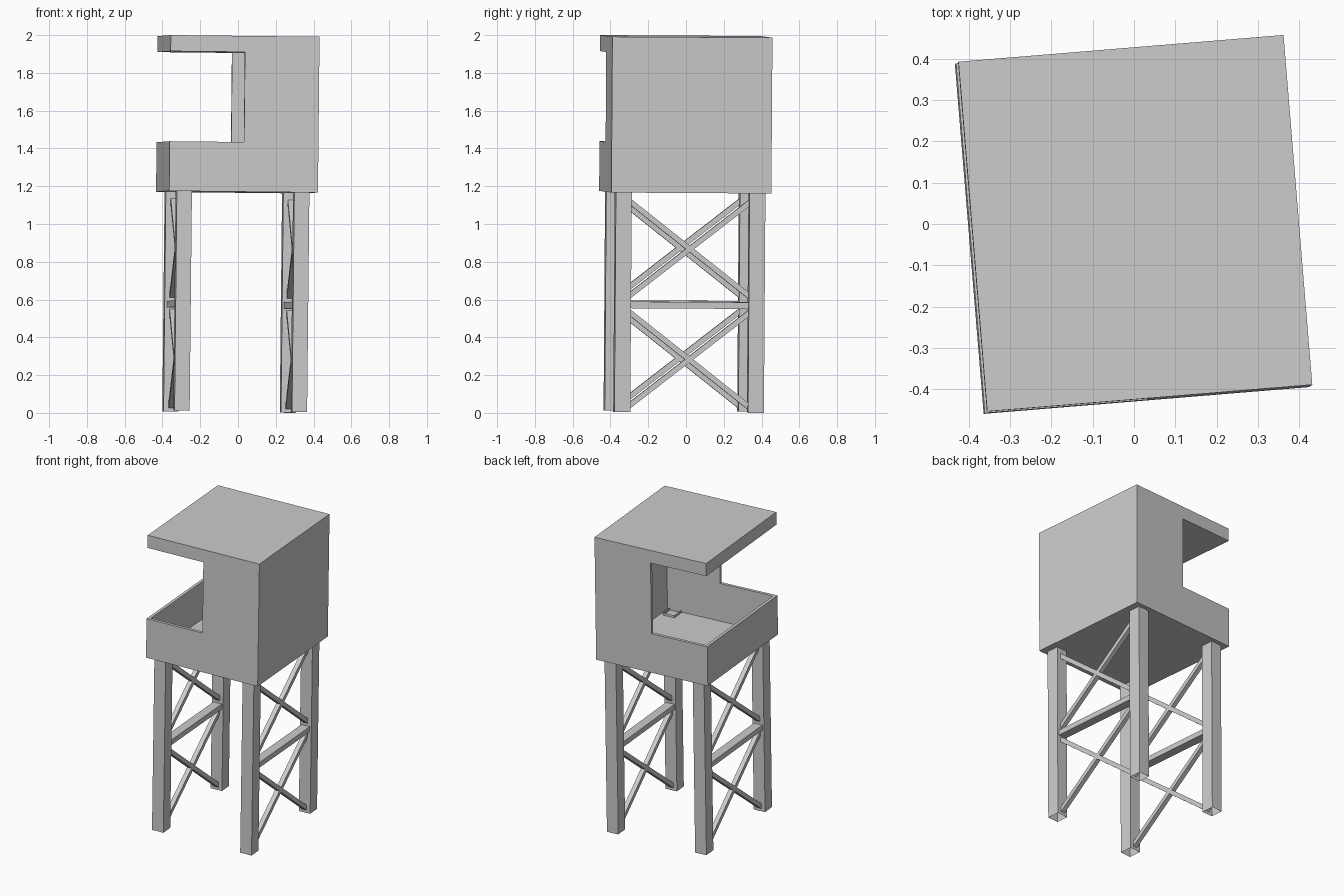
import bpy, bmesh, math
from mathutils import Matrix, Vector

if "Cube" in bpy.data.objects:
    bpy.data.objects.remove(bpy.data.objects["Cube"])

# the whole tower is turned and leans very slightly
LEAN = (Matrix.Translation((-0.0175, -0.012, 0.0064))
        @ Matrix.Rotation(math.radians(0.6), 4, 'Y')
        @ Matrix.Rotation(math.radians(-0.4), 4, 'X')
        @ Matrix.Rotation(math.radians(4.7), 4, 'Z'))
W, D, T = 0.395, 0.425, 0.02            # cabin half width, half depth, wall
Z0, SILL, HEAD, TOP = 1.162, 1.425, 1.902, 1.987


def finish(name, bm):
    bmesh.ops.recalc_face_normals(bm, faces=bm.faces[:])
    bm.transform(LEAN)
    me = bpy.data.meshes.new(name)
    bm.to_mesh(me)
    bm.free()
    bpy.context.collection.objects.link(bpy.data.objects.new(name, me))


def box(name, lo, hi):
    bm = bmesh.new()
    lo, hi = Vector(lo), Vector(hi)
    bmesh.ops.create_cube(bm, size=1, matrix=Matrix.Translation((lo + hi) / 2)
                          @ Matrix.Diagonal((*(hi - lo), 1)))
    finish(name, bm)


def panel(name, pts, y0, y1):
    # x-z outline extruded along y
    bm = bmesh.new()
    f = bm.faces.new([bm.verts.new((x, y0, z)) for x, z in pts])
    r = bmesh.ops.extrude_face_region(bm, geom=[f])
    vs = [v for v in r['geom'] if isinstance(v, bmesh.types.BMVert)]
    bmesh.ops.translate(bm, verts=vs, vec=(0, y1 - y0, 0))
    finish(name, bm)


def beam(name, x, z0, z1, w, h, y=0.32):
    # square bar in the y-z plane, from (-y, z0) to (y, z1)
    bm = bmesh.new()
    bmesh.ops.create_cube(bm, size=1, matrix=Matrix.Translation((x, 0, (z0 + z1) / 2))
                          @ Matrix.Rotation(math.atan2(z1 - z0, 2 * y), 4, 'X')
                          @ Matrix.Diagonal((w, math.hypot(2 * y, z1 - z0), h, 1)))
    finish(name, bm)


# cabin: C-shaped front and back walls, open on the left side
c_shape = [(-W, Z0), (W, Z0), (W, TOP), (-W, TOP), (-W, HEAD), (0, HEAD), (0, SILL), (-W, SILL)]
panel("front_wall", c_shape, -D, -D + T)
panel("back_wall", c_shape, D - T, D)
box("right_wall", (W - T, -D + T, Z0), (W, D - T, TOP))
box("left_parapet", (-W, -D + T, Z0), (-W + T, D - T, SILL))
box("roof", (-W, -D + T, HEAD), (W - T, D - T, TOP))
box("floor", (-W + T, -D + T, Z0), (W - T, D - T, Z0 + 0.008))

# legs: open square tubes that poke just through the floor
for sx, side in ((-1, "left"), (1, "right")):
    for sy, end in ((-1, "front"), (1, "back")):
        bm = bmesh.new()
        bmesh.ops.create_cube(bm, size=1, matrix=Matrix.Translation((sx * 0.312, sy * 0.355, 0.593))
                              @ Matrix.Diagonal((0.08, 0.084, 1.186, 1)))
        caps = [f for f in bm.faces if abs(f.normal.z) > 0.9]
        bmesh.ops.delete(bm, geom=caps, context='FACES_ONLY')
        finish(f"{end}_{side}_leg", bm)

    # bracing on the two sides
    x = sx * 0.311
    beam(f"{side}_cross_beam", x, 0.567, 0.567, 0.06, 0.035)
    for part, mid in (("lower", 0.28), ("upper", 0.865)):
        beam(f"{side}_{part}_brace_a", x, mid - 0.25, mid + 0.25, 0.03, 0.028)
        beam(f"{side}_{part}_brace_b", x, mid + 0.25, mid - 0.25, 0.03, 0.028)
